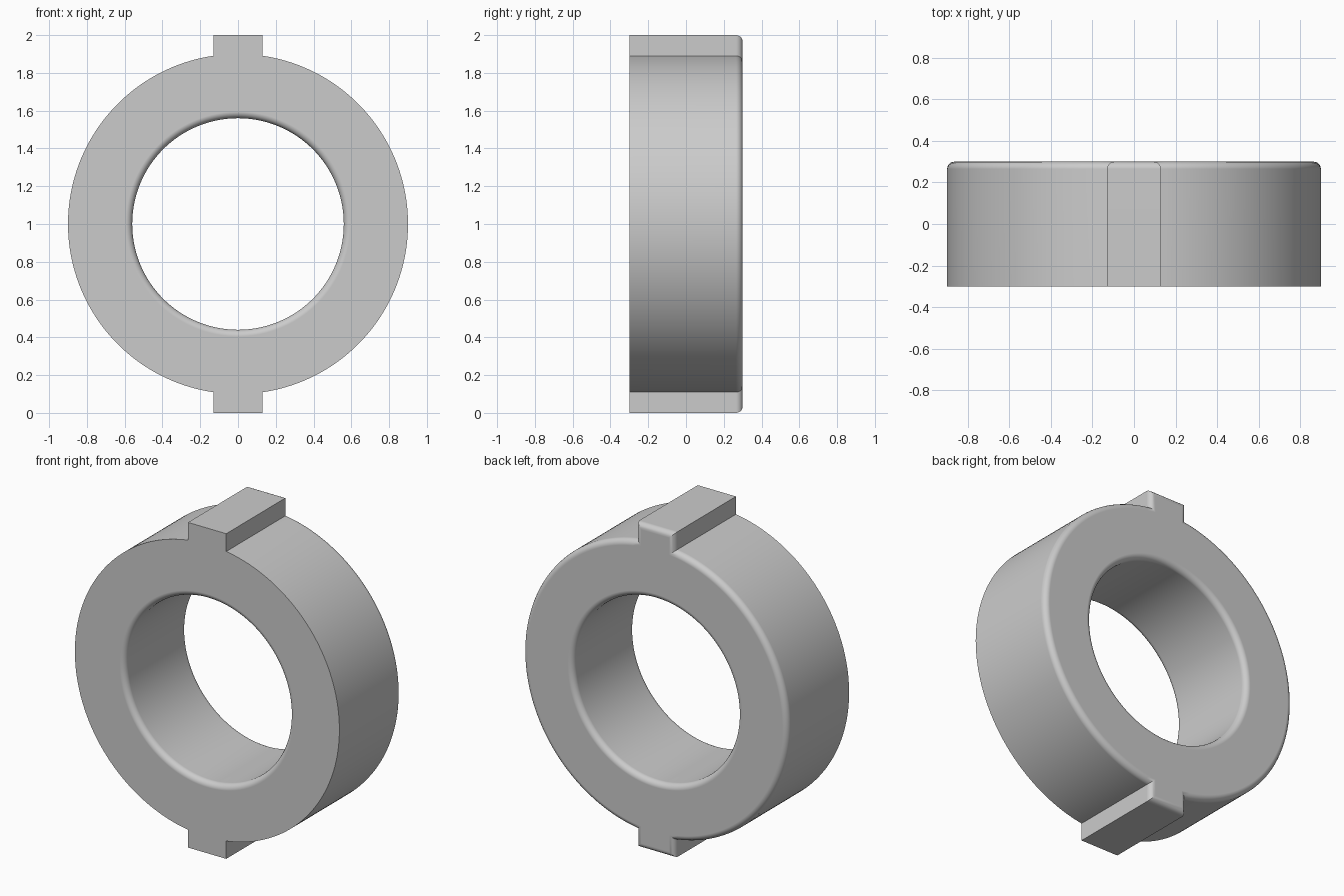
import bpy, bmesh, math

cube = bpy.data.objects.get("Cube")
if cube:
    bpy.data.objects.remove(cube, do_unlink=True)

OUTER, INNER, HALF_DEPTH = 0.9, 0.56, 0.3
KEY_HALF, KEY_TOP, FILLET = 0.13, 1.0, 0.035
STEPS = 48

# Half outline: outer arc with a key at the top, then the bore arc back again
key_angle = math.asin(KEY_HALF / OUTER)
arc = [(math.pi / 2 - key_angle) * i / STEPS for i in range(STEPS + 1)]
right = [(OUTER * math.cos(a), OUTER * math.sin(a)) for a in arc]
right.append((KEY_HALF, KEY_TOP))
outer = right + [(-x, z) for x, z in reversed(right)]
bore = [(INNER * math.cos(math.pi * i / 96), INNER * math.sin(math.pi * i / 96))
        for i in range(96, -1, -1)]

# Two mirrored halves on both faces, joined by the rim and bore walls
bm = bmesh.new()


def add_face(y):
    for s in (1, -1):
        bm.faces.new([bm.verts.new((x, y, s * z + 1)) for x, z in outer + bore])


add_face(-HALF_DEPTH)
bmesh.ops.remove_doubles(bm, verts=bm.verts[:], dist=1e-5)
front_faces = bm.faces[:]
extruded = bmesh.ops.extrude_face_region(bm, geom=front_faces, use_keep_orig=True)
moved = [g for g in extruded["geom"] if isinstance(g, bmesh.types.BMVert)]
bmesh.ops.translate(bm, verts=moved, vec=(0, 2 * HALF_DEPTH, 0))
bmesh.ops.recalc_face_normals(bm, faces=bm.faces[:])


# Round the whole back rim and both bore rims; the front outer rim stays sharp
def is_rounded(edge):
    if any(abs(abs(v.co.y) - HALF_DEPTH) > 1e-4 for v in edge.verts):
        return False
    a, b = edge.verts
    if abs(a.co.y - b.co.y) > 1e-4 or edge.calc_face_angle(0) < 1:
        return False
    middle = (a.co + b.co) / 2
    in_bore = math.hypot(middle.x, middle.z - 1) < INNER + 0.01
    return in_bore or middle.y > 0


bmesh.ops.bevel(bm, geom=[e for e in bm.edges if is_rounded(e)], offset=FILLET,
                segments=5, profile=0.5, affect='EDGES', clamp_overlap=False,
                loop_slide=False)
bmesh.ops.recalc_face_normals(bm, faces=bm.faces[:])
mesh = bpy.data.meshes.new("keyed_ring")
bm.to_mesh(mesh)
bm.free()

ring = bpy.data.objects.new("keyed_ring", mesh)
bpy.context.collection.objects.link(ring)

# Plain grey
grey = bpy.data.materials.new("plain_grey")
grey.use_nodes = True
colour = (0.6, 0.6, 0.6, 1)
grey.diffuse_color = colour
grey.node_tree.nodes["Principled BSDF"].inputs["Base Color"].default_value = colour
mesh.materials.append(grey)

# Smooth fillets with flat end faces
bpy.context.view_layer.objects.active = ring
ring.select_set(True)
bpy.ops.object.shade_smooth_by_angle(angle=math.radians(30))
weighted = ring.modifiers.new("flat_ends", 'WEIGHTED_NORMAL')
weighted.keep_sharp = True
